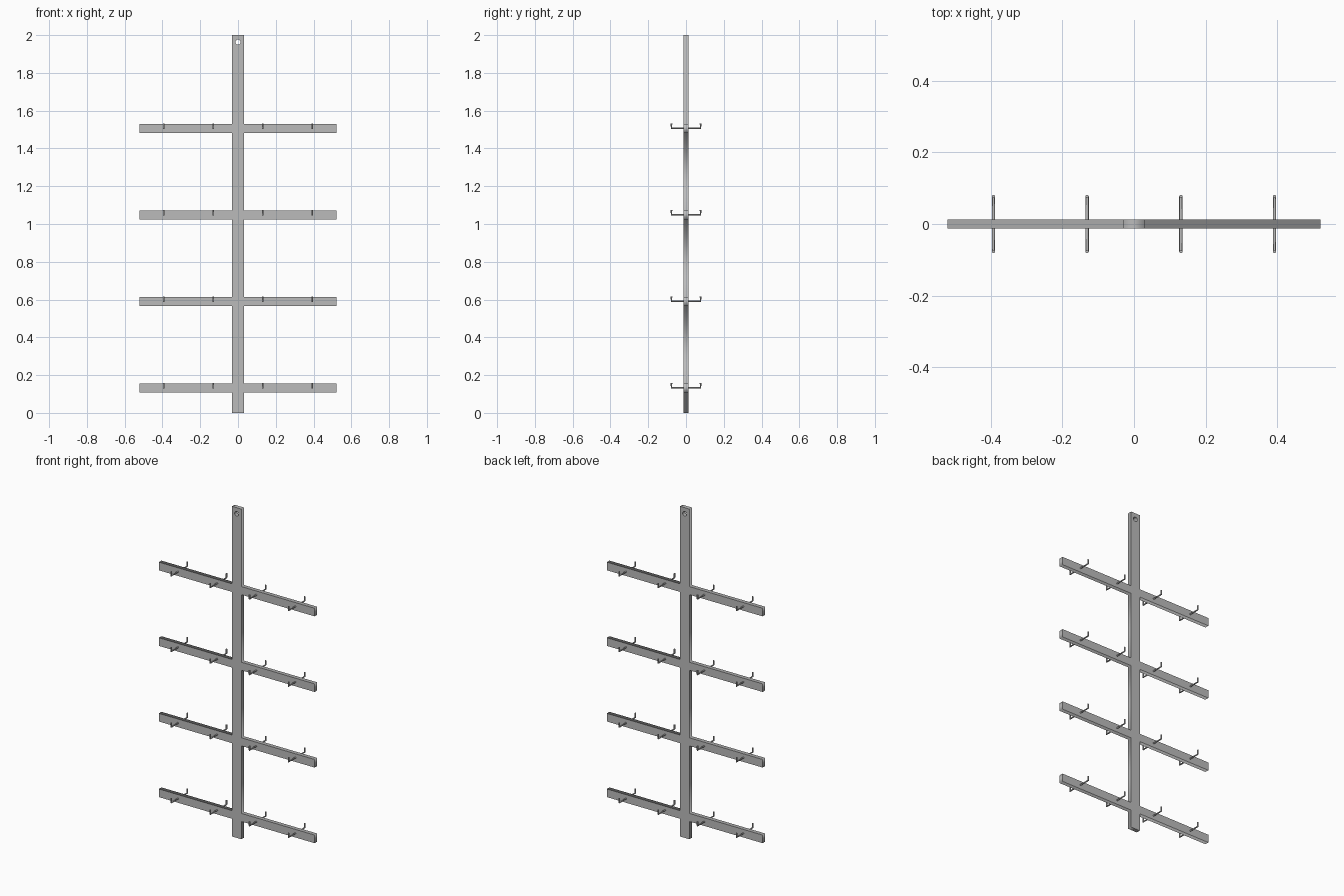
import bpy
import math

cube = bpy.data.objects.get("Cube")
if cube:
    bpy.data.objects.remove(cube, do_unlink=True)

# Shared grey material
grey = bpy.data.materials.new("plain grey")
grey.use_nodes = True
colour = (0.5, 0.5, 0.5, 1)
grey.diffuse_color = colour
grey.node_tree.nodes["Principled BSDF"].inputs["Base Color"].default_value = colour

POST_HALF, ARM_HALF = 0.031, 0.522
DEPTH = 0.0125
ARM_HEIGHT = 0.049
ARM_LEVELS = [0.132 + 0.458 * i for i in range(4)]
HOOK_X = [0.262 * (i - 1.5) for i in range(4)]


def add_spline(curve, points, cyclic):
    spline = curve.splines.new("POLY")
    spline.points.add(len(points) - 1)
    for p, co in zip(spline.points, points):
        p.co = (*co, 1)
    spline.use_cyclic_u = cyclic


def curve_to_mesh(name, curve):
    obj = bpy.data.objects.new(name, curve)
    bpy.context.collection.objects.link(obj)
    bpy.ops.object.select_all(action="DESELECT")
    obj.select_set(True)
    bpy.context.view_layer.objects.active = obj
    bpy.ops.object.convert(target="MESH")
    obj = bpy.context.object
    obj.data.materials.clear()
    obj.data.materials.append(grey)
    return obj


# Post and arms as one flat outline, with a hanging hole near the top
side = [(POST_HALF, 0)]
for z in ARM_LEVELS:
    low, high = z - ARM_HEIGHT / 2, z + ARM_HEIGHT / 2
    side += [(POST_HALF, low), (ARM_HALF, low), (ARM_HALF, high), (POST_HALF, high)]
side.append((POST_HALF, 2))
outline = side + [(-x, z) for x, z in reversed(side)]
angles = [math.tau * i / 24 for i in range(24)]
hole = [(0.0135 * math.cos(a), 1.963 + 0.0135 * math.sin(a)) for a in angles]

frame_curve = bpy.data.curves.new("frame", "CURVE")
frame_curve.dimensions = "2D"
frame_curve.fill_mode = "BOTH"
frame_curve.extrude = DEPTH
for loop in (outline, hole):
    add_spline(frame_curve, [(x, z, 0) for x, z in loop], True)
frame = curve_to_mesh("frame", frame_curve)
frame.rotation_euler.x = math.pi / 2

# L-shaped round wire hook on the front, shared by every position
hook_curve = bpy.data.curves.new("hook", "CURVE")
hook_curve.dimensions = "3D"
hook_curve.bevel_depth = 0.0045
hook_curve.bevel_resolution = 4
hook_curve.use_fill_caps = True
add_spline(hook_curve, [(0, -DEPTH + 0.002, 0), (0, -0.077, 0), (0, -0.077, 0.026)], False)
hook = curve_to_mesh("front_hook", hook_curve)
bpy.ops.object.shade_smooth_by_angle(angle=math.radians(35))

# Hooks on both faces of every arm
for z in ARM_LEVELS:
    for x in HOOK_X:
        for name, turn in (("front_hook", 0), ("back_hook", math.pi)):
            copy = bpy.data.objects.new(name, hook.data)
            copy.location = (x, 0, z + 0.001)
            copy.rotation_euler.z = turn
            bpy.context.collection.objects.link(copy)
bpy.data.objects.remove(hook, do_unlink=True)
